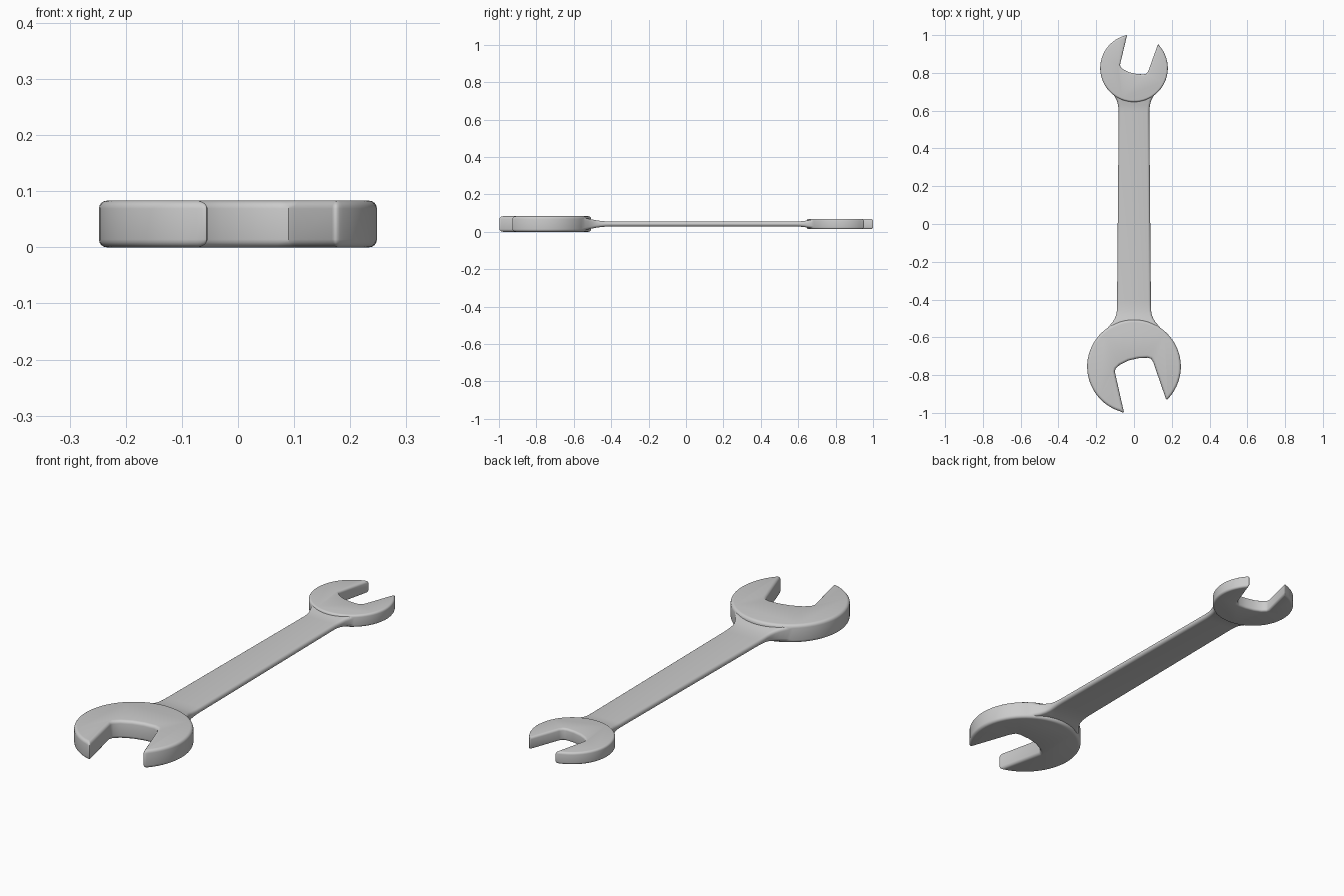
import bpy, bmesh
from math import atan2, cos, sin, pi, tau

if "Cube" in bpy.data.objects:
    bpy.data.objects.remove(bpy.data.objects["Cube"])

ZC = 0.0415  # mid-plane height


def new_object(name, bm):
    bmesh.ops.recalc_face_normals(bm, faces=bm.faces[:])
    me = bpy.data.meshes.new(name)
    bm.to_mesh(me)
    bm.free()
    ob = bpy.data.objects.new(name, me)
    bpy.context.collection.objects.link(ob)
    return ob


def jaw_head(name, cy, radius, half, bevel, slot):
    """Disc with an open slot; slot runs from one jaw tip to the other."""
    (x0, y0), (x1, y1) = slot[0], slot[-1]
    a0, a1 = atan2(y1 - cy, x1), atan2(y0 - cy, x0)
    # go round the closed side of the disc, from last slot point to first
    span = (a1 - a0) % tau
    if span < pi:
        span -= tau
    n = 56
    arc = [(radius * cos(a0 + span * i / n), cy + radius * sin(a0 + span * i / n))
           for i in range(1, n)]
    pts = slot + arc
    bm = bmesh.new()
    low = [bm.verts.new((x, y, ZC - half)) for x, y in pts]
    face = bm.faces.new(low)
    ext = bmesh.ops.extrude_face_region(bm, geom=[face], use_keep_orig=True)
    top = [v for v in ext["geom"] if isinstance(v, bmesh.types.BMVert)]
    bmesh.ops.translate(bm, verts=top, vec=(0, 0, 2 * half))
    bmesh.ops.recalc_face_normals(bm, faces=bm.faces[:])
    tips = (0, len(slot) - 1)
    edges = []
    for e in bm.edges:
        a, b = e.verts
        flat = abs(a.co.z - b.co.z) < 1e-5
        at_tip = any((a.co.xy - low[i].co.xy).length < 1e-5 for i in tips)
        if flat or at_tip:
            edges.append(e)
    bmesh.ops.bevel(bm, geom=edges, offset=bevel, segments=4, profile=0.5,
                    affect='EDGES', clamp_overlap=False)
    return new_object(name, bm)


# Handle with flared, thickening necks: stations of (y, half width, half thickness)
stations = [(-0.60, 0.165, 0.035), (-0.58, 0.162, 0.035), (-0.56, 0.148, 0.034),
            (-0.54, 0.131, 0.032), (-0.52, 0.114, 0.028), (-0.50, 0.102, 0.024),
            (-0.48, 0.094, 0.020), (-0.46, 0.091, 0.017), (-0.43, 0.090, 0.0142),
            (-0.40, 0.0895, 0.0135), (0.59, 0.081, 0.0135), (0.61, 0.082, 0.0142),
            (0.63, 0.085, 0.016), (0.65, 0.090, 0.019), (0.67, 0.099, 0.022),
            (0.69, 0.113, 0.024), (0.71, 0.130, 0.0245), (0.73, 0.138, 0.0245)]
bm = bmesh.new()
rings = []
for y, w, t in stations:
    r = min(t, 0.0135)
    ring = []
    for k, (sx, sz) in enumerate([(1, 1), (-1, 1), (-1, -1), (1, -1)]):
        for i in range(5):
            a = (k + (i + 0.02) / 4.01) * pi / 2
            ring.append(bm.verts.new((sx * (w - r) + r * cos(a), y,
                                      ZC + sz * (t - r * 0.98) + r * 0.98 * sin(a))))
    rings.append(ring)
for p, q in zip(rings, rings[1:]):
    for i in range(len(p)):
        j = (i + 1) % len(p)
        bm.faces.new((p[i], p[j], q[j], q[i]))
bm.faces.new(rings[0])
bm.faces.new(rings[-1])
wrench = new_object("wrench", bm)

# Open jaws
large = jaw_head("large_jaw", -0.755, 0.248, 0.0415, 0.014, [
    (-0.052, -1.002), (-0.102, -0.78), (-0.097, -0.766), (-0.075, -0.745),
    (-0.03, -0.723), (0.02, -0.711), (0.07, -0.708), (0.090, -0.713),
    (0.102, -0.732), (0.172, -0.935)])
small = jaw_head("small_jaw", 0.825, 0.179, 0.028, 0.010, [
    (-0.036, 1.003), (-0.074, 0.843), (-0.071, 0.832), (-0.055, 0.817),
    (-0.025, 0.803), (0.015, 0.794), (0.05, 0.792), (0.066, 0.796),
    (0.076, 0.81), (0.128, 0.955)])

# Fuse the jaws onto the handle
bpy.context.view_layer.objects.active = wrench
wrench.select_set(True)
for jaw in (large, small):
    mod = wrench.modifiers.new("fuse", 'BOOLEAN')
    mod.operation, mod.solver, mod.object = 'UNION', 'EXACT', jaw
    bpy.ops.object.modifier_apply(modifier=mod.name)
    bpy.data.objects.remove(jaw)
bpy.ops.object.shade_smooth_by_angle(angle=0.7)
